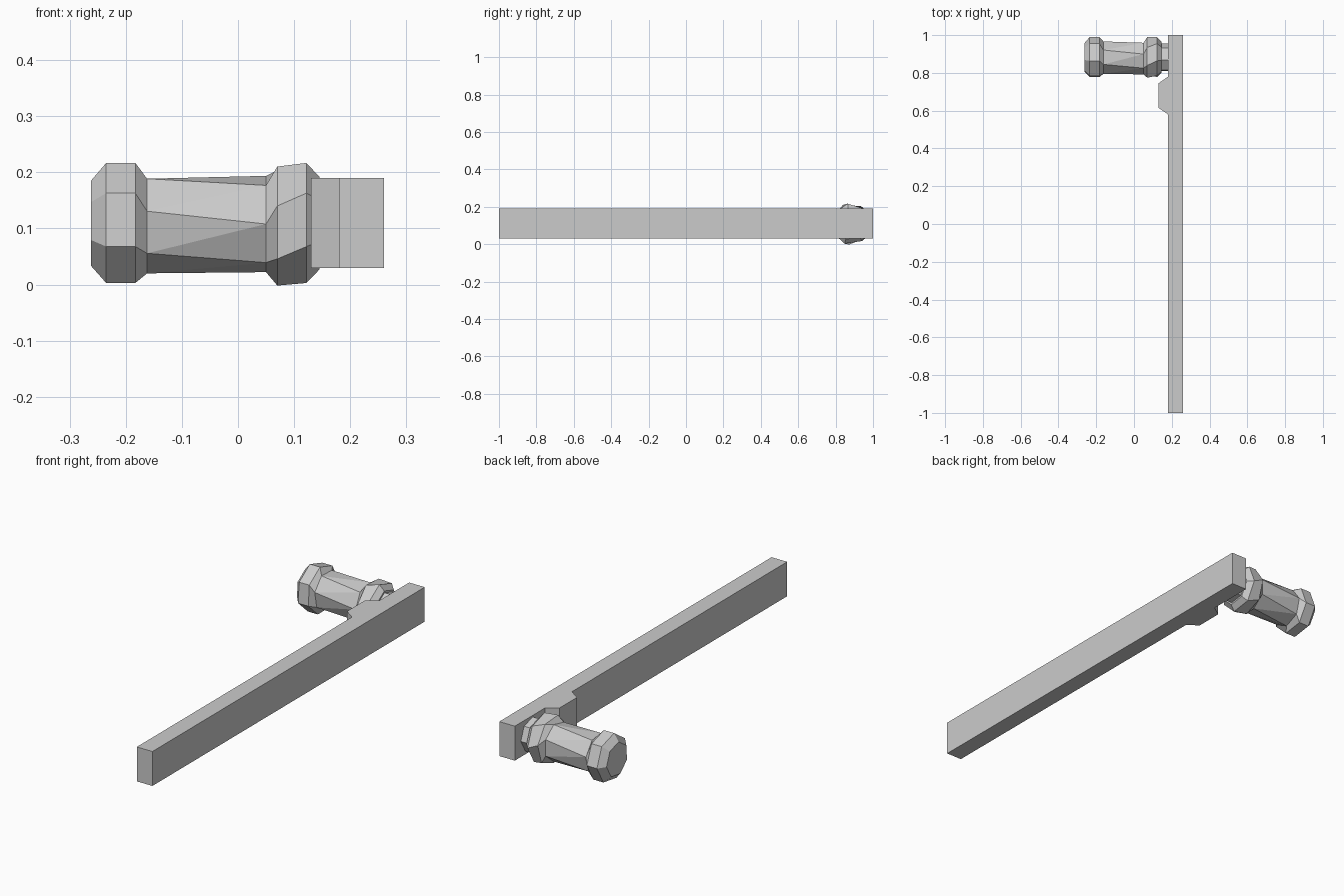
import bpy, bmesh
from math import sin, cos, radians, tau

if "Cube" in bpy.data.objects:
    bpy.data.objects.remove(bpy.data.objects["Cube"])

SIDES = 7
CY, CZ = 0.88, 0.108


def finish(name, bm):
    bmesh.ops.recalc_face_normals(bm, faces=bm.faces[:])
    mesh = bpy.data.meshes.new(name)
    bm.to_mesh(mesh)
    bm.free()
    obj = bpy.data.objects.new(name, mesh)
    bpy.context.collection.objects.link(obj)
    return obj


def prism(name, outline, z0, z1):
    bm = bmesh.new()
    base = bm.faces.new([bm.verts.new((x, y, z0)) for x, y in outline])
    top = bmesh.ops.extrude_face_region(bm, geom=[base])["geom"]
    for v in top:
        if isinstance(v, bmesh.types.BMVert):
            v.co.z = z1
    return finish(name, bm)


def lathe_x(name, rings):
    # each ring: x, radius, phase in degrees
    bm = bmesh.new()
    loops = []
    for x, r, phase in rings:
        angles = [radians(phase) + tau * i / SIDES for i in range(SIDES)]
        loops.append([bm.verts.new((x, CY - r * cos(a), CZ + r * sin(a))) for a in angles])
    for a, b in zip(loops, loops[1:]):
        for i in range(SIDES):
            j = (i + 1) % SIDES
            bm.faces.new((a[i], a[j], b[j], b[i]))
    bm.faces.new(loops[0])
    bm.faces.new(loops[-1])
    bmesh.ops.triangulate(bm, faces=[f for f in bm.faces if abs(f.normal.x) < 0.9 and
                                     max(v.co.x for v in f.verts) - min(v.co.x for v in f.verts) > 0.1])
    return finish(name, bm)


# long flat bar with the angled stop on its inner side
prism("bar", [(0.18, -1), (0.26, -1), (0.26, 1), (0.18, 1),
              (0.18, 0.78), (0.13, 0.745), (0.13, 0.615), (0.18, 0.58)], 0.03, 0.19)

# roller with two chamfered flanges and a twisted seven-sided body
lathe_x("roller", [
    (-0.262, 0.078, 30), (-0.235, 0.11, 30), (-0.183, 0.11, 30), (-0.162, 0.088, 15),
    (0.05, 0.088, 0), (0.07, 0.11, 17), (0.122, 0.11, 30), (0.145, 0.085, 30)])

# short axle joining the roller to the bar
lathe_x("axle", [(0.135, 0.076, 30), (0.185, 0.076, 30)])
